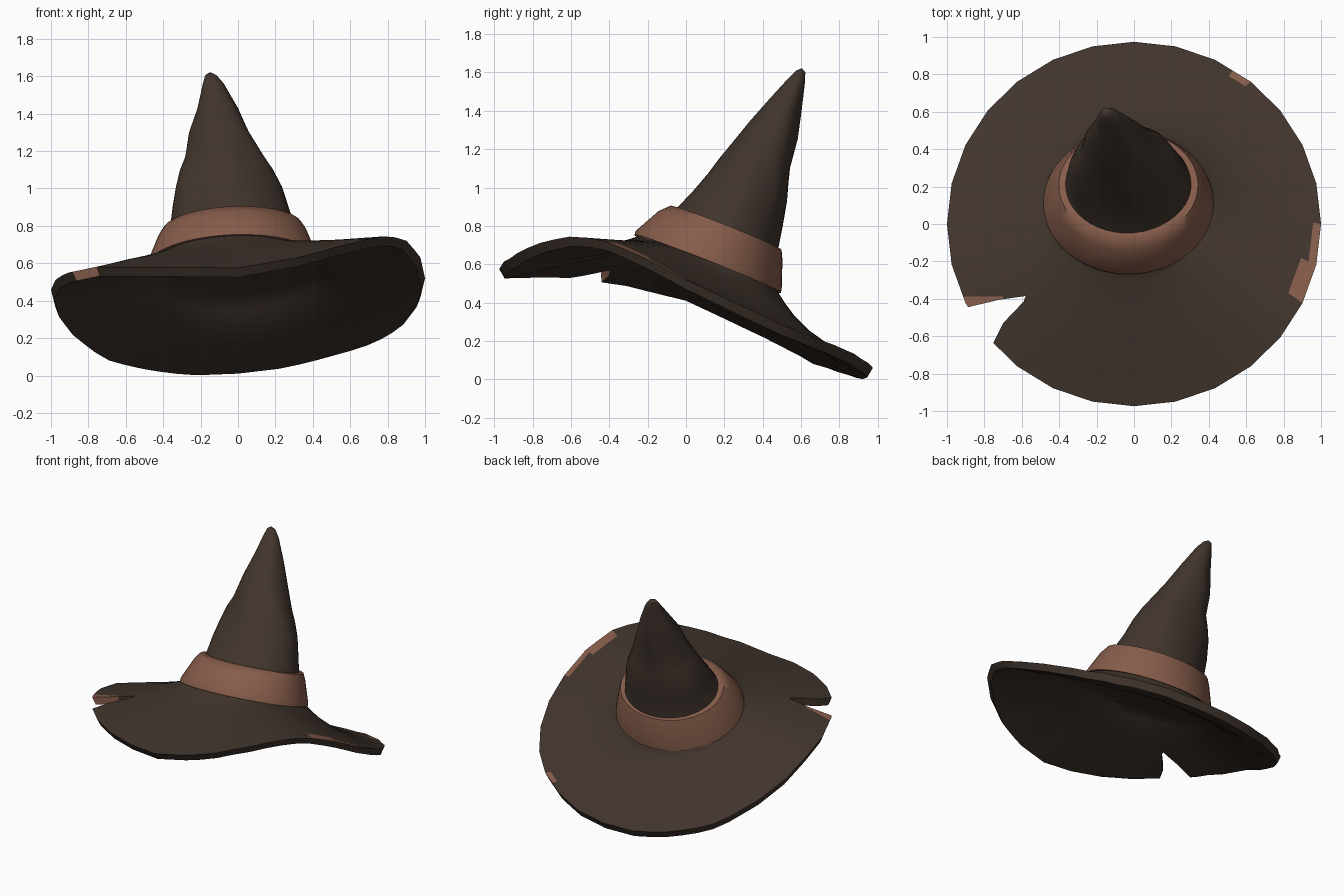
import bpy, bmesh, math

if "Cube" in bpy.data.objects:
    bpy.data.objects.remove(bpy.data.objects["Cube"])

N = 56          # columns around the hat
SIDES = 28      # visible straight sides of the brim


def material(name, rgb):
    m = bpy.data.materials.new(name)
    m.diffuse_color = (*rgb, 1)
    m.use_nodes = True
    m.node_tree.nodes["Principled BSDF"].inputs["Base Color"].default_value = m.diffuse_color
    return m


FELT = material("dark_brown_felt", (0.052, 0.035, 0.026))
LEATHER = material("tan_leather", (0.238, 0.108, 0.069))


def ellipse(cx, cy, cz, rx, ry, slope_y=-0.395, slope_x=0.04, lump=0.0):
    """Tilted oval ring of N points."""
    pts = []
    for i in range(N):
        a = 2 * math.pi * i / N
        k = 1 + lump * math.sin(5 * a + cz * 9)
        x, y = rx * k * math.cos(a), ry * k * math.sin(a)
        pts.append((cx + x, cy + y, cz + slope_y * y + slope_x * x))
    return pts


def skin(name, rings, mats, closed=False, start=None, tip=None, face_mat=None):
    """Bridge successive rings into one object, with optional end points."""
    bm = bmesh.new()
    loops = [[bm.verts.new(p) for p in r] for r in rings]
    pairs = list(zip(loops, loops[1:]))
    if closed:
        pairs.append((loops[-1], loops[0]))
    for r, (lo, hi) in enumerate(pairs):
        for i in range(N):
            j = (i + 1) % N
            f = bm.faces.new((lo[i], lo[j], hi[j], hi[i]))
            f.material_index = face_mat(r, i) if face_mat else 0
    for point, loop in ((start, loops[0]), (tip, loops[-1])):
        if point:
            t = bm.verts.new(point)
            for i in range(N):
                bm.faces.new((loop[i], loop[(i + 1) % N], t))
    bmesh.ops.recalc_face_normals(bm, faces=bm.faces)
    me = bpy.data.meshes.new(name)
    bm.to_mesh(me)
    bm.free()
    ob = bpy.data.objects.new(name, me)
    bpy.context.collection.objects.link(ob)
    for m in mats:
        me.materials.append(m)
    return ob


def activate(ob):
    bpy.ops.object.select_all(action='DESELECT')
    ob.select_set(True)
    bpy.context.view_layer.objects.active = ob


# Wavy brim edge: angle in degrees -> height of the upper surface
EDGE = [(0, .52), (15, .40), (30, .29), (45, .21), (60, .15), (75, .09), (90, .06), (105, .05),
        (120, .08), (135, .13), (150, .235), (165, .345), (180, .46), (200, .54), (220, .58),
        (240, .58), (270, .575), (290, .635), (305, .70), (320, .745), (332, .735), (345, .65), (360, .52)]


def edge_height(deg):
    for (a, za), (b, zb) in zip(EDGE, EDGE[1:]):
        if a <= deg <= b:
            return za + (zb - za) * (deg - a) / (b - a)


def rim():
    pts = []
    step = 2 * math.pi / SIDES
    for i in range(N):
        a = 2 * math.pi * i / N
        k = math.cos(step / 2) / math.cos(a % step - step / 2)
        pts.append((k * math.cos(a), 0.974 * k * math.sin(a), edge_height(math.degrees(a))))
    return pts


# Brim rings from the edge to the foot of the crown, sagging at the back right
outer = rim()
inner = ellipse(-0.03, 0.115, 0.605, 0.43, 0.36)
sag = [0.055 * max(0, math.cos(2 * math.pi * i / N - 1.2)) for i in range(N)]
brim = []
for t, f in [(0, 1), (.07, .94), (.14, .87), (.3, .73), (.5, .54), (.66, .41), (.82, .25), (.92, .12), (1, 0)]:
    brim.append([(o[0] + (n[0] - o[0]) * t, o[1] + (n[1] - o[1]) * t,
                  n[2] + (o[2] - n[2]) * f - s * 4 * t * (1 - t))
                 for o, n, s in zip(outer, inner, sag)])

# Closed underside follows the brim
under = [[(x * .98, y * .97, z - .05) for x, y, z in r] for r in brim]
under += [ellipse(-.03, .115, .557, .43 * k, .35 * k) for k in (.65, .3)]

# Crown rings, leaning back to a bent point
crown = [ellipse(*c) for c in [
    (-.03, .215, .785, .335, .265, -.40, .02),
    (-.042, .27, .89, .312, .235, -.38, 0, .01),
    (-.05, .325, 1.00, .283, .205, -.36, 0, .02),
    (-.06, .36, 1.09, .247, .178, -.37, 0, .025),
    (-.068, .388, 1.16, .210, .155, -.38, 0, .03),
    (-.098, .455, 1.30, .160, .125, -.36, 0, .03),
    (-.109, .515, 1.43, .108, .085, -.35, 0, .03),
    (-.132, .578, 1.56, .056, .042, -.3, 0),
    (-.145, .598, 1.605, .030, .024, -.2, 0)]]
FIRST = len(under)      # strip number of the outermost top strip


# Worn leather patches on the outermost brim strips
def worn(ring, col):
    deg = (col + 0.5) * 360 / N
    if ring == FIRST and (334 < deg < 357 or 54 < deg < 60):
        return 1
    return 1 if ring == FIRST + 1 and 334 < deg < 345 else 0


hat = skin("brim_and_crown", under[::-1] + brim + crown, [FELT, LEATHER],
           start=(-.03, .115, .557), tip=(-.15, .605, 1.622), face_mat=worn)

# Torn notch in the brim
bm = bmesh.new()
plan = [(-.58, -.385), (-.72, -.405), (-1.1, -.495), (-.93, -.99), (-.70, -.53), (-.59, -.415)]
face = bm.faces.new([bm.verts.new((x, y, 0.2)) for x, y in plan])
up = bmesh.ops.extrude_face_region(bm, geom=[face])['geom']
bmesh.ops.translate(bm, vec=(0, 0, 0.8), verts=[v for v in up if isinstance(v, bmesh.types.BMVert)])
bmesh.ops.recalc_face_normals(bm, faces=bm.faces)
me = bpy.data.meshes.new("notch_cutter")
bm.to_mesh(me)
bm.free()
cutter = bpy.data.objects.new("notch_cutter", me)
bpy.context.collection.objects.link(cutter)
cutter.hide_render = True
activate(hat)
cut = hat.modifiers.new("notch", 'BOOLEAN')
cut.operation = 'DIFFERENCE'
cut.solver = 'EXACT'
cut.object = cutter
bpy.ops.object.modifier_apply(modifier="notch")
bpy.data.objects.remove(cutter)

# Worn strip along the back side of the notch
bm = bmesh.new()
bm.from_mesh(hat.data)


def near_notch(f):
    c = f.calc_center_median()
    return c.x < -.55 and -.5 < c.y < -.25


for co, no in (((0, -.388, 0), (0, 1, 0)), ((-.70, 0, 0), (1, 0, 0))):
    faces = [f for f in bm.faces if near_notch(f)]
    geom = faces + list({e for f in faces for e in f.edges}) + list({v for f in faces for v in f.verts})
    bmesh.ops.bisect_plane(bm, geom=geom, plane_co=co, plane_no=no)
bm.normal_update()
for f in bm.faces:
    c = f.calc_center_median()
    if near_notch(f) and c.x < -.70 and -.46 < c.y < -.388 and f.normal.z > -.3:
        f.material_index = 1
bm.to_mesh(hat.data)
bm.free()
bpy.ops.object.shade_smooth_by_angle(angle=math.radians(40))

# Leather band around the foot of the crown
band = skin("hat_band", [ellipse(*c) for c in [
    (-.03, .113, .602, .455, .382),
    (-.03, .119, .625, .450, .380),
    (-.03, .180, .750, .398, .323),
    (-.03, .208, .790, .372, .290),
    (-.03, .212, .790, .335, .255),
    (-.03, .130, .600, .415, .345)]], [LEATHER], closed=True)
activate(band)
bpy.ops.object.shade_smooth_by_angle(angle=math.radians(50))
